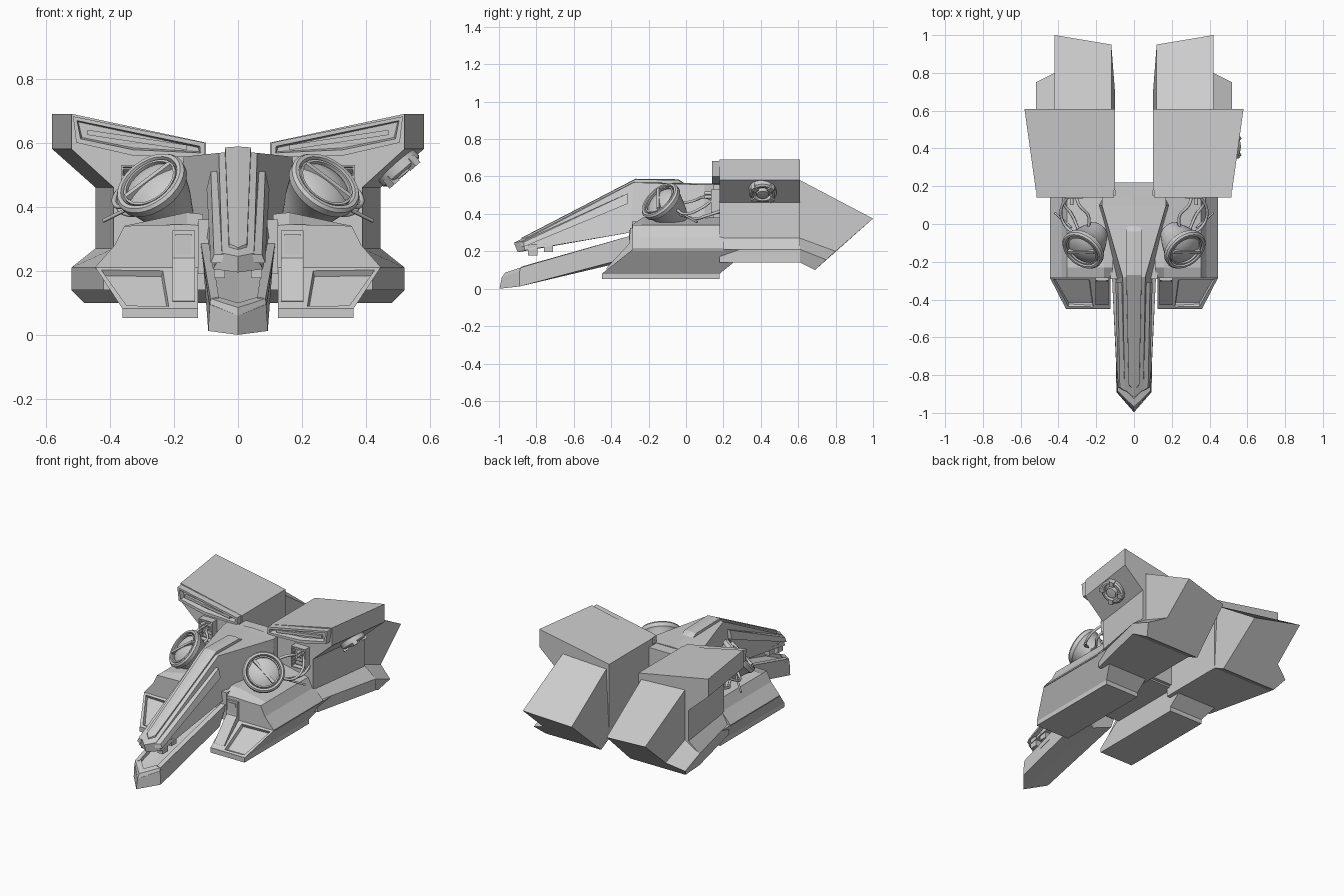
import bpy, bmesh, math
from mathutils import Vector

if "Cube" in bpy.data.objects:
    bpy.data.objects.remove(bpy.data.objects["Cube"])


def finish(name, bm, mirror=True, smooth=False):
    me = bpy.data.meshes.new(name)
    bm.to_mesh(me)
    bm.free()
    ob = bpy.data.objects.new(name, me)
    bpy.context.collection.objects.link(ob)
    if smooth:
        bpy.ops.object.select_all(action='DESELECT')
        ob.select_set(True)
        bpy.context.view_layer.objects.active = ob
        bpy.ops.object.shade_smooth_by_angle(angle=math.radians(35))
    if mirror:
        ob.modifiers.new("Mirror", 'MIRROR')
    return ob


def at(y, pts):
    return [(x, y, z) for x, z in pts]


def loft(name, sections, centre=False, recess=None):
    """Skin matching rings; centre leaves the x=0 side open for the mirror."""
    bm = bmesh.new()
    rings = [[bm.verts.new(p) for p in s] for s in sections]
    n = len(rings[0])
    for a, b in zip(rings, rings[1:]):
        for i in range(n - 1 if centre else n):
            j = (i + 1) % n
            bm.faces.new((a[i], a[j], b[j], b[i]))
    cap = bm.faces.new(rings[0])
    bm.faces.new(rings[-1])
    bmesh.ops.recalc_face_normals(bm, faces=bm.faces)
    if recess:
        bmesh.ops.inset_region(bm, faces=[cap], thickness=recess[0])
        bmesh.ops.inset_region(bm, faces=[cap], thickness=0.006, depth=-recess[1])
    return finish(name, bm)


def box(name, x0, x1, y0, y1, z0, z1):
    r = [(x0, z0), (x1, z0), (x1, z1), (x0, z1)]
    return loft(name, [at(y0, r), at(y1, r)])


def lathe(name, profile, centre, normal, mirror=True, seg=32):
    """Revolve (radius, height) pairs about the normal."""
    n = Vector(normal).normalized()
    u = n.cross(Vector((0, 1, 0))).normalized()
    v = n.cross(u)
    bm = bmesh.new()
    rings = []
    for r, h in profile:
        rings.append([bm.verts.new(Vector(centre) + n * h + r * (
            u * math.cos(2 * math.pi * k / seg) + v * math.sin(2 * math.pi * k / seg)))
            for k in range(seg)])
    for a, b in zip(rings, rings[1:]):
        for k in range(seg):
            j = (k + 1) % seg
            bm.faces.new((a[k], a[j], b[j], b[k]))
    bm.faces.new(rings[0])
    bm.faces.new(rings[-1])
    bmesh.ops.recalc_face_normals(bm, faces=bm.faces)
    return finish(name, bm, mirror, True)


def bar(name, a, b, side, up, w, h, mirror=True):
    """Straight rectangular bar from a to b."""
    a, b, s, t = Vector(a), Vector(b), Vector(side).normalized() * w, Vector(up).normalized() * h
    bm = bmesh.new()
    r = [[bm.verts.new(p + d) for d in (-s - t, s - t, s + t, t - s)] for p in (a, b)]
    for i in range(4):
        j = (i + 1) % 4
        bm.faces.new((r[0][i], r[0][j], r[1][j], r[1][i]))
    bm.faces.new(r[0])
    bm.faces.new(r[1])
    bmesh.ops.recalc_face_normals(bm, faces=bm.faces)
    return finish(name, bm, mirror)


def cable(name, pts, r=0.008):
    cu = bpy.data.curves.new(name, 'CURVE')
    cu.dimensions = '3D'
    cu.bevel_depth = r
    cu.bevel_resolution = 1
    cu.resolution_u = 6
    cu.use_fill_caps = True
    sp = cu.splines.new('BEZIER')
    sp.bezier_points.add(len(pts) - 1)
    for bp, p in zip(sp.bezier_points, pts):
        bp.co = p
        bp.handle_left_type = bp.handle_right_type = 'AUTO'
    ob = bpy.data.objects.new(name, cu)
    bpy.context.collection.objects.link(ob)
    ob.modifiers.new("Mirror", 'MIRROR')


# Rear engine pods, widening backwards
loft("engine_pod", [
    at(0.18, [(.10, .60), (.52, .69), (.52, .58), (.388, .46), (.388, .27), (.42, .21), (.42, .14), (.10, .14)]),
    at(0.61, [(.10, .60), (.58, .69), (.58, .58), (.445, .46), (.445, .27), (.52, .21), (.52, .14), (.10, .14)])])

# Slanted tail behind each pod
loft("engine_tail", [
    at(0.61, [(.12, .565), (.42, .58), (.42, .27), (.52, .21), (.52, .14), (.10, .14)]),
    [(.12, .95, .335), (.42, 1.0, .375), (.42, .80, .20), (.52, .75, .155), (.48, .69, .10), (.10, .69, .10)]])

# Slotted intake lip on the pod front
lip = [(.105, .555), (.105, .60), (.515, .682), (.505, .60), (.33, .56)]
loft("intake_lip", [at(0.14, lip), at(0.20, lip)], recess=(0.018, 0.03))
bar("intake_vane", (.16, .155, .585), (.47, .155, .632), (0, 1, 0), (0, 0, 1), .008, .008)

# Louvred vent under the lip
vent = [(.27, .40), (.365, .40), (.365, .53), (.27, .53)]
loft("vent_frame", [at(0.135, vent), at(0.19, vent)], recess=(0.008, 0.03))
for i in range(5):
    bar("vent_slat", (.275, .148, .42 + i * .023), (.36, .148, .42 + i * .023), (0, 1, -.6), (0, .6, 1), .012, .003)

# Head shell and beak
loft("head_shell", [
    [(0, -.92, .245), (.05, -.875, .255), (.078, -.86, .205), (0, -.90, .195)],
    [(0, -.28, .572), (.06, -.28, .568), (.095, -.30, .30), (0, -.30, .30)],
    [(0, .10, .562), (.17, .10, .556), (.19, .10, .30), (0, .10, .30)],
    [(0, .15, .562), (.17, .15, .556), (.17, .15, .20), (0, .15, .20)]], centre=True)
box("rear_bridge", -.10, .10, .14, .22, .20, .556)
box("belly_block", -.125, .125, -.29, .20, .19, .36)
loft("beak_ridge", [
    [(0, -.88, .272), (.028, -.85, .285), (.03, -.85, .25), (0, -.88, .24)],
    [(0, -.27, .588), (.04, -.27, .585), (.042, -.27, .55), (0, -.27, .55)],
    [(0, -.04, .585), (.04, -.04, .58), (.042, -.04, .54), (0, -.04, .54)],
    [(0, -.01, .565), (.038, -.01, .56), (.042, -.01, .54), (0, -.01, .54)]], centre=True)
loft("beak_rail", [
    [(.045, -.885, .25), (.075, -.865, .25), (.085, -.865, .225), (.05, -.885, .225)],
    [(.06, -.31, .51), (.085, -.31, .51), (.098, -.31, .455), (.06, -.31, .455)]])
for y in (-.82, -.735):
    box("beak_tooth", .04, .075, y - .025, y + .025, .178 + (y + .82) * .2, .24)

# Lower jaw with raised rims
loft("lower_jaw", [
    [(0, -.985, .06), (.088, -.89, .095), (.093, -.89, .012), (0, -.997, 0)],
    [(0, -.29, .25), (.112, -.29, .255), (.104, -.33, .16), (0, -.37, .135)]], centre=True)
loft("jaw_front_rim", [
    [(0, -.985, .06), (0, -.94, .07), (0, -.925, .10), (0, -.968, .085)],
    [(.088, -.89, .09), (.062, -.865, .09), (.06, -.865, .118), (.086, -.885, .113)]])
loft("jaw_side_rim", [
    [(.062, -.885, .08), (.088, -.89, .08), (.086, -.885, .113), (.06, -.88, .118)],
    [(.08, -.29, .24), (.112, -.29, .24), (.116, -.29, .285), (.085, -.29, .285)]])

# Side pontoons: shoulder, sloped nose, bottom plate, inner column
loft("pontoon_shoulder", [at(y, [(.11, .20), (.11, .34 + d), (.16, .345 + d), (.355, .34), (.385, .28), (.445, .212), (.445, .205)])
                          for y, d in ((-.285, 0), (-.23, .037), (.2, .037))])
loft("pontoon_nose", [
    [(.22, -.285, .21), (.445, -.285, .21), (.36, -.45, .08), (.20, -.45, .08)],
    [(.22, .34, .21), (.445, .34, .21), (.36, .18, .08), (.20, .18, .08)]], recess=(0.022, 0.02))
loft("pontoon_inner_block", [
    [(.125, -.285, .21), (.222, -.285, .21), (.202, -.45, .08), (.125, -.45, .08)],
    [(.125, .34, .21), (.222, .34, .21), (.202, .18, .08), (.125, .18, .08)]])
box("pontoon_plate", .125, .36, -.45, .18, .052, .082)
col = [(-.298, .325), (-.305, .24), (-.43, .105), (-.40, .10), (-.27, .22), (-.27, .325)]
loft("pontoon_column", [[(x, y, z) for y, z in col] for x in (.135, .205)])
box("column_cap", .145, .195, -.304, -.28, .25, .315)

# Round lamps with a bar across the lens
N = Vector((.48, -.6, .64))
C = Vector((.27, -.135, .468))
lathe("lamp_housing", [(.06, -.16), (.085, -.10), (.108, -.025), (.118, -.015), (.12, .008),
                       (.112, .018), (.10, .018), (.094, -.004), (.07, .012), (.035, .022), (.002, .025)], C, N)
lathe("lamp_ring", [(.092, .0), (.092, .014), (.084, .014), (.084, .0)], C, N)
D = Vector((.8, 0, -.6))
bar("lamp_bar", C - D * .086 + N * .018, C + D * .086 + N * .018, N.cross(D), N, .008, .01)

# Cables and rods between lamps and pods
cable("cable_outer", [(.30, -.06, .43), (.37, .0, .40), (.385, .08, .43), (.345, .15, .48)])
cable("cable_inner", [(.25, -.05, .45), (.24, .04, .47), (.29, .10, .49), (.31, .16, .47)])
cable("cable_low", [(.29, -.04, .40), (.33, .05, .375), (.37, .11, .39), (.36, .2, .42)])
cable("side_rod", [(.33, -.02, .40), (.375, .02, .378), (.42, .06, .356)], .006)
for z in (.49, .51):
    cable("vent_rod", [(.33, .10, z), (.33, .13, z), (.33, .17, z)], .01)

# Round hatch on the underside of the right pod only
H = Vector((.65, 0, -.76))
P = Vector((.498, .41, .525))
lathe("side_hatch", [(.074, -.03), (.074, .018), (.064, .026), (.054, .026), (.05, .012), (.035, .012),
                     (.032, .032), (.004, .034)], P, H, False, 24)
T = Vector((.76, 0, .65))
for k in range(4):
    a = math.pi / 4 + k * math.pi / 2
    d = T * math.cos(a) + Vector((0, 1, 0)) * math.sin(a)
    bar("hatch_lug", P + d * .045 + H * .02, P + d * .076 + H * .02, H.cross(d), H, .014, .016, False)
